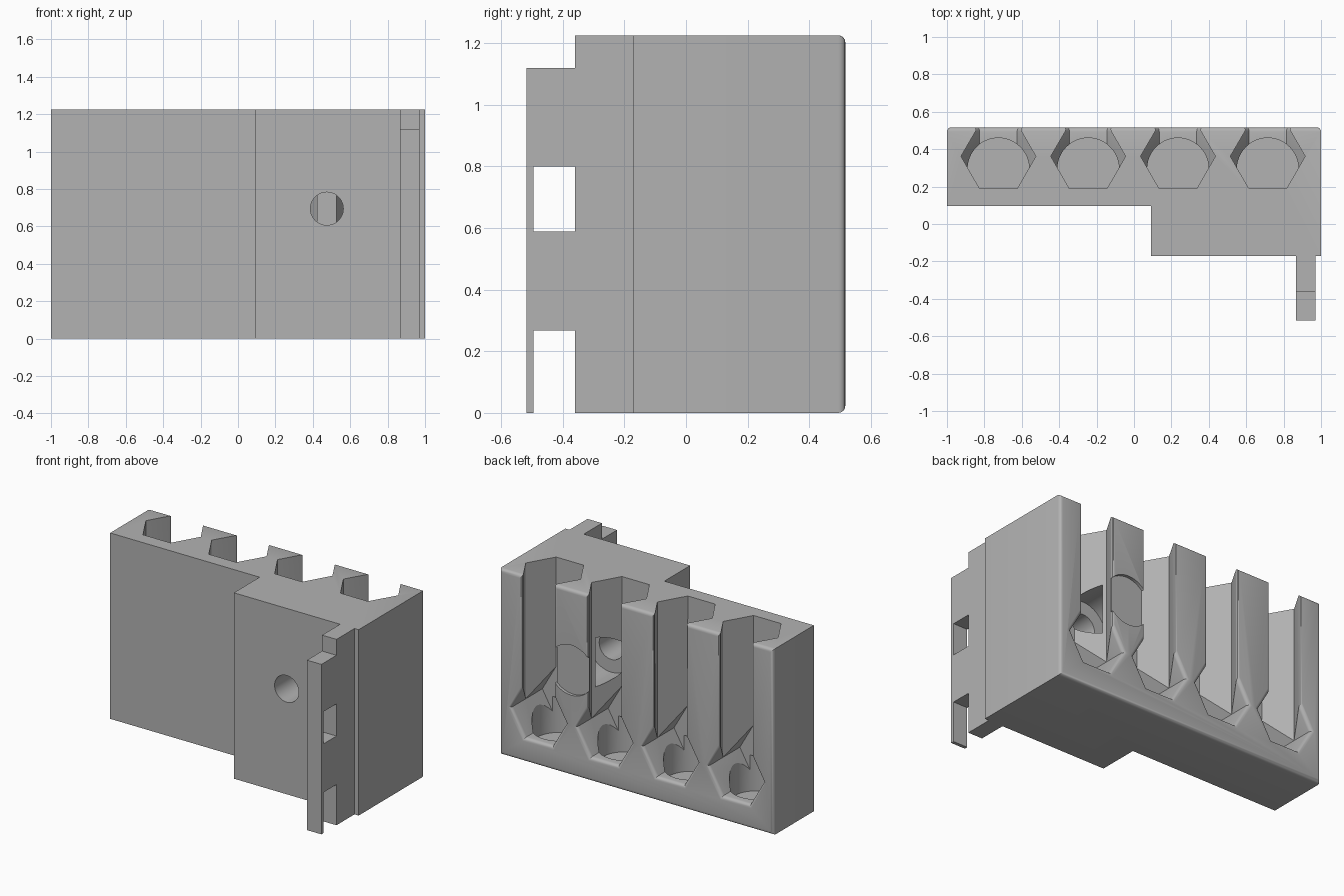
import bpy, bmesh, math
from mathutils import Matrix, Vector

cube = bpy.data.objects.get("Cube")
if cube:
    bpy.data.objects.remove(cube, do_unlink=True)

# Material
grey = bpy.data.materials.new("plain grey")
grey.use_nodes = True
tone = (0.45, 0.45, 0.45, 1)
grey.diffuse_color = tone
grey.node_tree.nodes["Principled BSDF"].inputs["Base Color"].default_value = tone

HEIGHT, BACK = 1.225, 0.517
SLOTS = [-0.725 + 0.48 * i for i in range(4)]


def prism(name, outline, axis, start, end):
    """Extrude a 2D outline along an axis: z uses (x, y), y uses (x, z), x uses (y, z)."""
    place = {"z": lambda a, b: (a, b, start), "y": lambda a, b: (a, start, b),
             "x": lambda a, b: (start, a, b)}[axis]
    bm = bmesh.new()
    face = bm.faces.new([bm.verts.new(place(a, b)) for a, b in outline])
    step = Vector([(end - start) * (axis == k) for k in "xyz"])
    grown = bmesh.ops.extrude_face_region(bm, geom=[face], use_keep_orig=True)
    bmesh.ops.translate(bm, vec=step, verts=[v for v in grown["geom"] if isinstance(v, bmesh.types.BMVert)])
    bmesh.ops.recalc_face_normals(bm, faces=bm.faces)
    mesh = bpy.data.meshes.new(name)
    bm.to_mesh(mesh)
    bm.free()
    mesh.materials.append(grey)
    obj = bpy.data.objects.new(name, mesh)
    bpy.context.collection.objects.link(obj)
    return obj


def ring(center, radius, sides):
    turn = 2 * math.pi / sides
    return [(center[0] + radius * math.cos(turn * i), center[1] + radius * math.sin(turn * i))
            for i in range(sides)]


def rect(a0, b0, a1, b1):
    return [(a0, b0), (a1, b0), (a1, b1), (a0, b1)]


def carve(obj, cutters):
    """Subtract each cutter, apply the result and discard the cutter."""
    for cutter in cutters:
        mod = obj.modifiers.new("cut", "BOOLEAN")
        mod.operation, mod.solver, mod.object = "DIFFERENCE", "EXACT", cutter
        bpy.context.view_layer.update()
        graph = bpy.context.evaluated_depsgraph_get()
        mesh = bpy.data.meshes.new_from_object(obj.evaluated_get(graph))
        obj.modifiers.clear()
        obj.data = mesh
        bpy.data.objects.remove(cutter, do_unlink=True)


def smooth(obj):
    bpy.ops.object.select_all(action="DESELECT")
    obj.select_set(True)
    bpy.context.view_layer.objects.active = obj
    bpy.ops.object.shade_smooth_by_angle(angle=math.radians(25))


# Stepped body
body = prism("body", [(-1, 0.097), (0.09, 0.097), (0.09, -0.172), (1, -0.172), (1, BACK), (-1, BACK)],
             "z", 0, HEIGHT)

# Hexagonal channels open at the top and back, with a hexagonal pocket at the foot
for x in SLOTS:
    carve(body, [prism("channel", ring((x, 0.362), 0.2, 6), "z", 0.33, HEIGHT + 0.1),
                 prism("pocket", ring((x, 0.33), 0.2, 6), "y", 0.189, BACK + 0.1)])

# Rounded rim around the back face
bm = bmesh.new()
bm.from_mesh(body.data)
bmesh.ops.remove_doubles(bm, verts=bm.verts, dist=0.0005)
bmesh.ops.dissolve_limit(bm, angle_limit=0.01, verts=bm.verts, edges=bm.edges)
rim = [e for e in bm.edges if all(abs(v.co.y - BACK) < 0.001 for v in e.verts)]
bmesh.ops.bevel(bm, geom=rim, offset=0.023, segments=4, profile=0.5, affect="EDGES")
bm.to_mesh(body.data)
bm.free()

# Round wells below the pockets
for x in SLOTS:
    carve(body, [prism("well", ring((x, 0.295), 0.165, 48), "z", 0.06, 0.3)])

# Screw hole with a wide recess between two channels
screw = (0.475, 0.695)
carve(body, [prism("hole", ring(screw, 0.088, 48), "y", -0.3, 0.2),
             prism("recess", ring(screw, 0.172, 48), "y", 0.1, 0.34),
             prism("flat", ring(screw, 0.165, 48), "y", BACK - 0.02, BACK + 0.1)])
smooth(body)

# Side rail with a lowered front strip and two windows
rail = prism("side_rail", [(-0.172, 0), (-0.172, HEIGHT), (-0.36, HEIGHT), (-0.36, 1.12),
                           (-0.517, 1.12), (-0.517, 0)], "x", 0.865, 0.97)
carve(rail, [prism("window", rect(-0.495, low, -0.36, high), "x", 0.8, 1.1)
             for low, high in ((0.588, 0.8), (-0.1, 0.268))])
